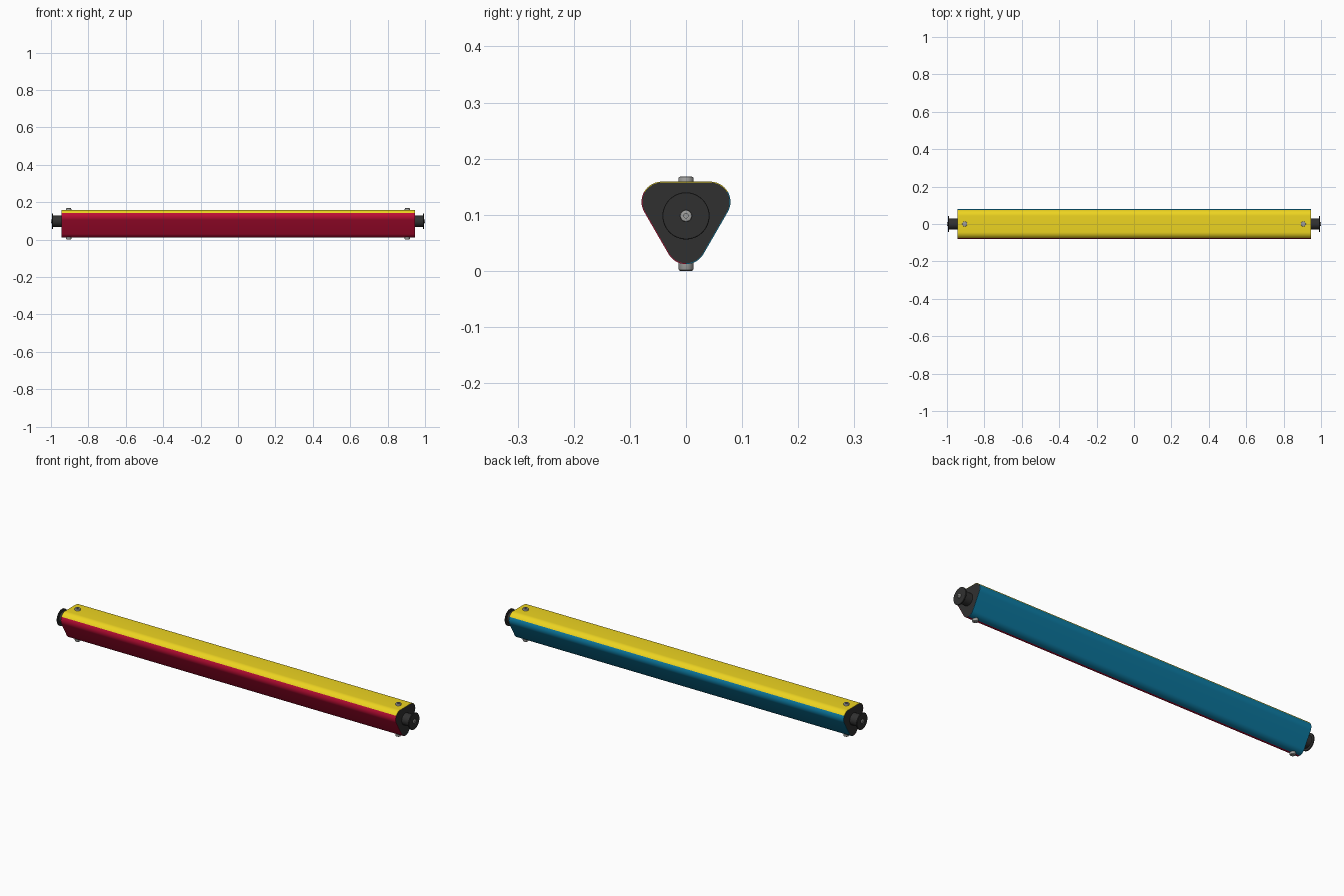
import bpy, bmesh, math
from mathutils import Matrix, Vector

if "Cube" in bpy.data.objects:
    bpy.data.objects.remove(bpy.data.objects["Cube"])

AXIS_Z, D, R, HALF = 0.098, 0.05, 0.036, 0.945


def mat(name, col):
    m = bpy.data.materials.new(name)
    m.diffuse_color = (*col, 1)
    m.use_nodes = True
    m.node_tree.nodes["Principled BSDF"].inputs["Base Color"].default_value = m.diffuse_color
    return m


YELLOW = mat("yellow", (0.85, 0.66, 0.015))
RED = mat("red", (0.5, 0.004, 0.035))
BLUE = mat("blue", (0.004, 0.2, 0.37))
DARK = mat("dark", (0.03, 0.03, 0.03))
STEEL = mat("steel", (0.35, 0.35, 0.34))


def finish(name, bm, material):
    bmesh.ops.recalc_face_normals(bm, faces=bm.faces)
    me = bpy.data.meshes.new(name)
    bm.to_mesh(me)
    bm.free()
    ob = bpy.data.objects.new(name, me)
    bpy.context.collection.objects.link(ob)
    me.materials.append(material)
    bpy.context.view_layer.objects.active = ob
    ob.select_set(True)
    bpy.ops.object.shade_smooth_by_angle(angle=math.radians(35))
    ob.select_set(False)
    return ob


def arc(corner_deg, start, end, r, n=8):
    """Points (y, z) on one rounded corner of the triangular section."""
    c = math.radians(corner_deg)
    pts = []
    for i in range(n + 1):
        a = math.radians(start + (end - start) * i / n)
        pts.append((D * math.cos(c) + r * math.cos(a),
                    AXIS_Z + D * math.sin(c) + r * math.sin(a)))
    return pts


def prism(name, pts, half, material):
    bm = bmesh.new()
    face = bm.faces.new([bm.verts.new((-half, y, z)) for y, z in pts])
    ext = bmesh.ops.extrude_face_region(bm, geom=[face])
    bmesh.ops.translate(bm, vec=(2 * half, 0, 0),
                        verts=[v for v in ext["geom"] if isinstance(v, bmesh.types.BMVert)])
    return finish(name, bm, material)


def lathe(name, profile, place, material, n=32):
    """Spin (radius, height) points around local z, then place."""
    bm = bmesh.new()
    vs = [bm.verts.new((r, 0, h)) for r, h in profile]
    es = [bm.edges.new(p) for p in zip(vs, vs[1:])]
    bmesh.ops.spin(bm, geom=vs + es, cent=(0, 0, 0), axis=(0, 0, 1),
                   angle=2 * math.pi, steps=n, use_duplicate=False)
    bmesh.ops.remove_doubles(bm, verts=bm.verts, dist=1e-5)
    bmesh.ops.transform(bm, matrix=place, verts=bm.verts)
    return finish(name, bm, material)


def screw(name, place, r, h):
    """Button head with a hexagonal socket."""
    lathe(name, [(0, -0.004), (r, -0.004), (r, h * 0.65), (r * 0.93, h * 0.88),
                 (r * 0.78, h), (r * 0.5, h)], place, STEEL)
    bm = bmesh.new()
    rings = [[bm.verts.new((q * math.cos(k * math.pi / n2), q * math.sin(k * math.pi / n2), z))
              for k in range(2 * n2)] for q, z, n2 in
             ((r * 0.5, h, 12), (r * 0.4, h * 0.95, 3), (r * 0.4, h * 0.35, 3))]
    loops = [bm.edges.new((g[i], g[i - 1])) for g in rings[:2] for i in range(len(g))]
    bmesh.ops.bridge_loops(bm, edges=loops)
    for i in range(6):
        bm.faces.new((rings[1][i - 1], rings[1][i], rings[2][i], rings[2][i - 1]))
    bm.faces.new(rings[2])
    bmesh.ops.transform(bm, matrix=place, verts=bm.verts)
    finish(name + "_socket", bm, STEEL)


# dark inner core with end plates
core = [p for c in (30, 150, 270) for p in arc(c, c - 60, c + 60, R - 0.0015, 16)]
prism("core_with_end_plates", core, HALF, DARK)

# three coloured panels, each running from mid corner to mid corner
for name, c, m in (("top_panel", 30, YELLOW), ("front_panel", 150, RED), ("back_panel", 270, BLUE)):
    outer = arc(c, c, c + 60, R) + arc(c + 120, c + 60, c + 120, R)
    inner = arc(c, c, c + 60, R - 0.0015) + arc(c + 120, c + 60, c + 120, R - 0.0015)
    prism(name, outer + inner[::-1], HALF, m)

for side, s in (("left", -1), ("right", 1)):
    # end hub: spool with a thin outer flange, plus its screw
    place = Matrix.Translation((s * HALF, 0, AXIS_Z)) @ Matrix.Rotation(s * math.pi / 2, 4, 'Y')
    lathe(side + "_end_hub", [(0, 0), (0.030, 0), (0.030, 0.044), (0.041, 0.044),
                              (0.042, 0.045), (0.042, 0.049), (0.041, 0.050), (0, 0.050)],
          place, DARK, 48)
    screw(side + "_hub_screw", place @ Matrix.Translation((0, 0, 0.050)), 0.0105, 0.005)
    # screws through the top face and bottom edge
    top = Matrix.Translation((s * 0.905, 0, 0.159))
    low = Matrix.Translation((s * 0.905, 0, 0.011)) @ Matrix.Rotation(math.pi, 4, 'X')
    screw(side + "_top_screw", top, 0.0135, 0.009)
    screw(side + "_bottom_screw", low, 0.0135, 0.011)
